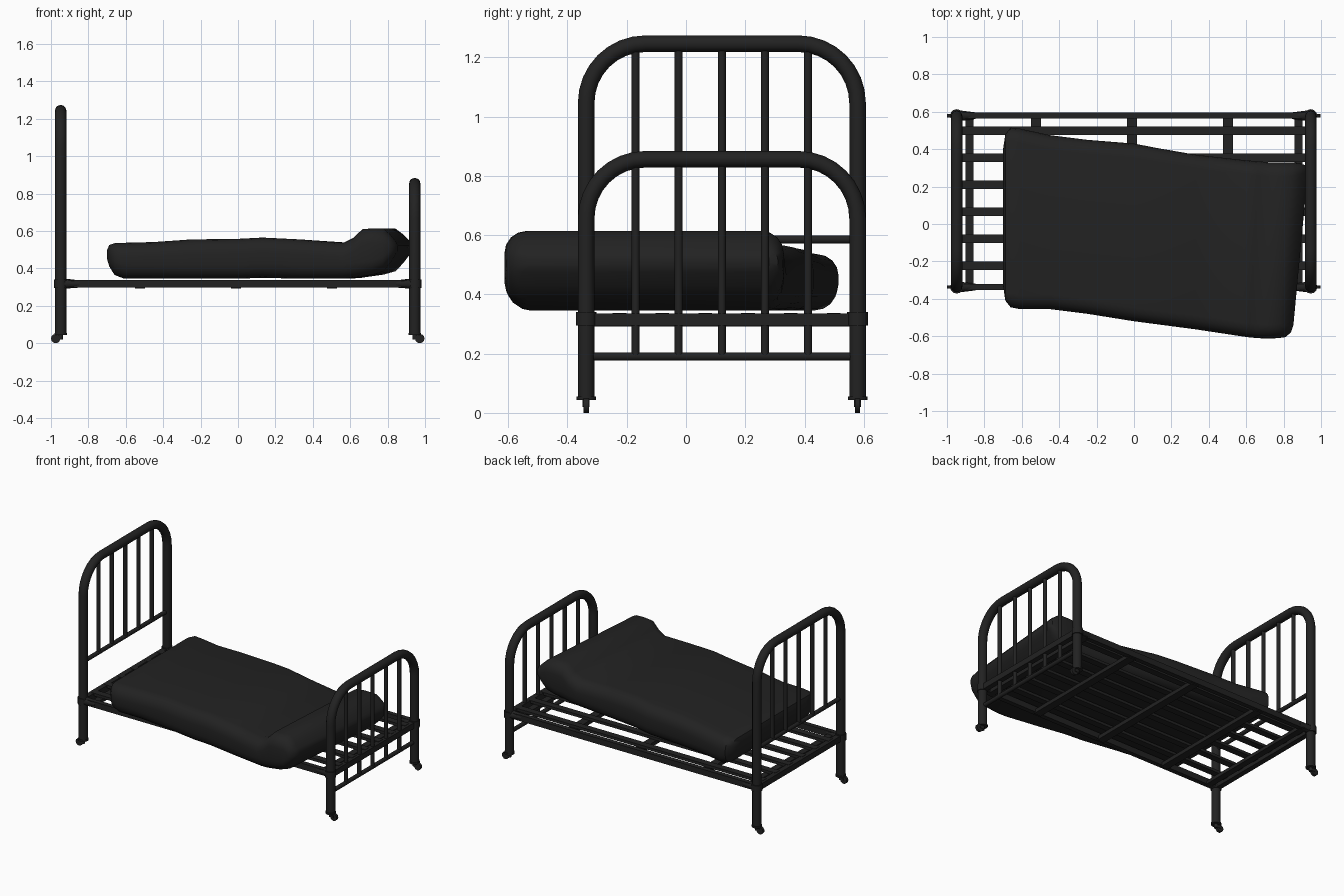
import bpy, bmesh, math
from mathutils import Vector

if "Cube" in bpy.data.objects:
    bpy.data.objects.remove(bpy.data.objects["Cube"])

iron = bpy.data.materials.new("black iron")
iron.diffuse_color = (0.016, 0.016, 0.016, 1)
iron.use_nodes = True
iron.node_tree.nodes["Principled BSDF"].inputs["Base Color"].default_value = iron.diffuse_color
cloth = bpy.data.materials.new("dark mattress cloth")
cloth.diffuse_color = (0.016, 0.016, 0.016, 1)
cloth.use_nodes = True
cloth.node_tree.nodes["Principled BSDF"].inputs["Base Color"].default_value = cloth.diffuse_color

Y0, Y1 = -0.337, 0.579          # post centres across the bed
YC = (Y0 + Y1) / 2
XH, XF = -0.948, 0.945          # headboard and footboard planes


def finish(name, bm, mat, smooth=True):
    bmesh.ops.recalc_face_normals(bm, faces=bm.faces)
    me = bpy.data.meshes.new(name)
    bm.to_mesh(me)
    bm.free()
    me.materials.append(mat)
    ob = bpy.data.objects.new(name, me)
    bpy.context.collection.objects.link(ob)
    if smooth:
        bpy.context.view_layer.objects.active = ob
        ob.select_set(True)
        bpy.ops.object.shade_smooth_by_angle(angle=math.radians(40))
        ob.select_set(False)
    return ob


def loft(name, rings, mat):
    """Skin a list of closed point rings and cap both ends."""
    bm = bmesh.new()
    vs = [[bm.verts.new(p) for p in r] for r in rings]
    n = len(vs[0])
    for a, b in zip(vs, vs[1:]):
        for i in range(n):
            bm.faces.new((a[i], a[(i + 1) % n], b[(i + 1) % n], b[i]))
    bm.faces.new(vs[0])
    bm.faces.new(vs[-1])
    return finish(name, bm, mat)


def rod(name, a, b, r, r2=None, n=12):
    a, b = Vector(a), Vector(b)
    q = (b - a).to_track_quat('Z', 'Y')
    rings = []
    for c, rad in ((a, r), (b, r if r2 is None else r2)):
        rings.append([c + q @ Vector((rad * math.cos(math.tau * i / n),
                                      rad * math.sin(math.tau * i / n), 0)) for i in range(n)])
    return loft(name, rings, iron)


def box(name, lo, hi):
    bm = bmesh.new()
    bmesh.ops.create_cube(bm, size=1)
    for v in bm.verts:
        v.co = Vector([(lo[k] + hi[k]) / 2 + v.co[k] * (hi[k] - lo[k]) for k in range(3)])
    return finish(name, bm, iron, False)


def hoop(name, x, top, r=0.028, bend=0.2, n=12):
    """Bent tube: post, corner arc, top rail, corner arc, post."""
    path = [(Y0, 0.05, math.pi / 2)]
    for cy, start in ((Y0 + bend, math.pi), (Y1 - bend, math.pi / 2)):
        for i in range(9):
            t = start - math.pi / 2 * i / 8
            path.append((cy + bend * math.cos(t), top - bend + bend * math.sin(t), t - math.pi / 2))
    path.append((Y1, 0.05, -math.pi / 2))
    rings = []
    for y, z, d in path:
        ring = []
        for i in range(n):
            a = math.tau * i / n
            u = r * math.cos(a)
            ring.append((x + r * 1.07 * math.sin(a), y - u * math.sin(d), z + u * math.cos(d)))
        rings.append(ring)
    return loft(name, rings, iron)


# head and foot ends
for label, x, top, low, out in (("headboard", XH, 1.246, 0.585, -1), ("footboard", XF, 0.856, 0.19, 1)):
    hoop(label + "_hoop", x, top)
    rod(label + "_lower_bar", (x, Y0, low), (x, Y1, low), 0.014)
    for i in range(5):
        y = YC + (i - 2) * 0.1455
        rod(label + "_spindle", (x, y, low), (x, y, top), 0.0135)
    box(label + "_end_rail", (x - 0.018, Y0, 0.295), (x + 0.018, Y1, 0.335))
    xs = -out * 0.88
    box(label + "_end_slat", (-xs - 0.022, Y0, 0.295), (-xs + 0.022, Y1, 0.318))
    for y in (Y0, Y1):
        # collar, rail sleeve and caster on each post
        rod("post_collar", (x, y, 0.295), (x, y, 0.34), 0.035)
        rod("rail_sleeve", (x - out * 0.02, y, 0.318), (x - out * 0.10, y, 0.318), 0.028, 0.018)
        rod("caster_cap", (x, y, 0.044), (x, y, 0.056), 0.033)
        rod("caster_stem", (x, y, 0.02), (x, y, 0.046), 0.012)
        wx = x + out * 0.027
        box("caster_fork", (min(x, wx), y - 0.012, 0.022), (max(x, wx), y + 0.012, 0.036))
        rod("caster_wheel", (wx, y - 0.009, 0.025), (wx, y + 0.009, 0.025), 0.025)

# side rails
for y in (Y0, Y1):
    box("side_rail", (XH, y - 0.016, 0.297), (XF, y + 0.016, 0.338))

# long slats and cross supports
for i in range(6):
    y = YC + (i - 2.5) * 0.1445 + 0.016
    box("long_slat", (XH, y - 0.023, 0.318), (XF, y + 0.023, 0.337))
for x in (-0.525, -0.01, 0.502):
    box("cross_slat", (x - 0.027, Y0, 0.292), (x + 0.027, Y1, 0.318))

# mattress: stations (x, y min, y max, z bottom, z top), slumped at the foot end
stations = [
    (-0.700, -0.33, 0.40, 0.45, 0.50), (-0.688, -0.41, 0.48, 0.41, 0.525),
    (-0.660, -0.445, 0.515, 0.365, 0.535), (-0.61, -0.455, 0.51, 0.346, 0.537),
    (-0.45, -0.455, 0.475, 0.345, 0.541), (-0.25, -0.48, 0.45, 0.345, 0.555),
    (0.0, -0.52, 0.43, 0.345, 0.558), (0.13, -0.537, 0.405, 0.35, 0.565),
    (0.33, -0.563, 0.37, 0.345, 0.555), (0.58, -0.598, 0.34, 0.345, 0.537),
    (0.64, -0.606, 0.335, 0.35, 0.565), (0.69, -0.61, 0.33, 0.358, 0.61),
    (0.75, -0.613, 0.33, 0.367, 0.614), (0.81, -0.61, 0.33, 0.385, 0.613),
    (0.85, -0.605, 0.325, 0.43, 0.58), (0.88, -0.58, 0.31, 0.475, 0.545),
    (0.89, -0.54, 0.28, 0.495, 0.525),
]
rings = []
for x, ya, yb, za, zb in stations:
    r = min(0.075, (zb - za) * 0.42)
    ring = []
    for cy, cz, start in ((yb - r, zb - r, 0), (ya + r, zb - r, 90), (ya + r, za + r, 180), (yb - r, za + r, 270)):
        for k in range(5):
            a = math.radians(start + 22.5 * k)
            y, z = cy + r * math.cos(a), cz + r * math.sin(a)
            # the foot end is skewed, so its back corner reaches further
            skew = max(0, (x - 0.3) / 0.6) * 0.045 * (y + 0.14) / 0.47
            ring.append((x + skew, y, z))
    rings.append(ring)
loft("mattress", rings, cloth)
